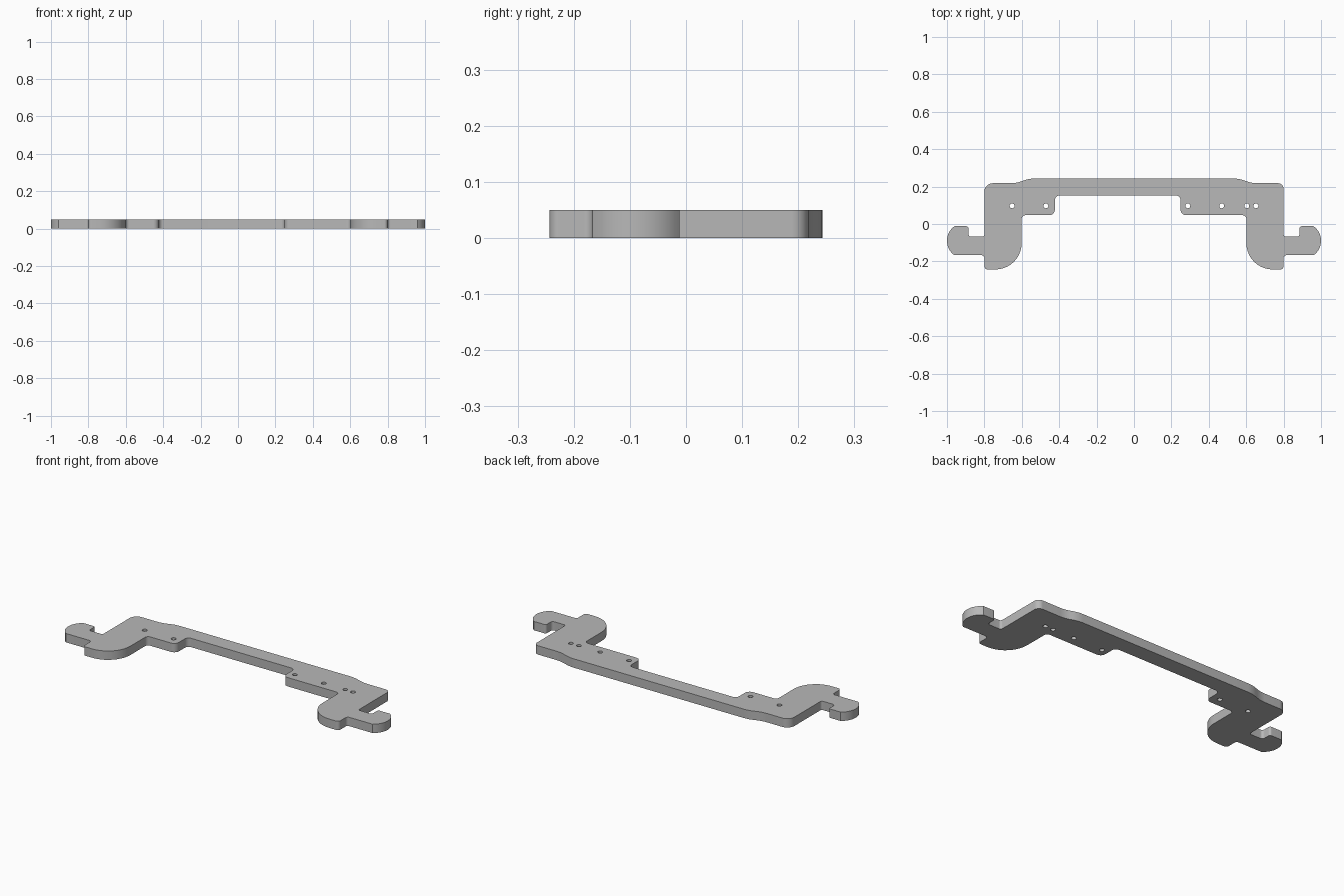
import bpy, bmesh, math
from mathutils import Vector

THICK = 0.05

cube = bpy.data.objects.get("Cube")
if cube:
    bpy.data.objects.remove(cube, do_unlink=True)


def bow(x, low, high, depth, steps=14):
    """Arc bulging towards +x from (x, high) down to (x, low)."""
    half = (high - low) / 2
    r = (half * half + depth * depth) / (2 * depth)
    a = math.asin(half / r)
    mid = (high + low) / 2
    angles = [a - 2 * a * i / steps for i in range(steps + 1)]
    return [(x + depth - r + r * math.cos(t), mid + r * math.sin(t), 0) for t in angles]


def half_outline(step_x, shoulder_r):
    """Corners (x, y, fillet radius) of one side, from top middle round to bottom middle."""
    shoulder = [(0.56, 0.243, 0.17), (0.63, 0.218, 0.17), (0.80, 0.218, shoulder_r)]
    notch = [(0.80, -0.068, 0.012), (0.885, -0.068, 0.015), (0.885, -0.012, 0.012)]
    hook = bow(0.96, -0.167, -0.012, 0.04)
    foot = [(0.80, -0.167, 0.015), (0.80, -0.243, 0.018), (0.601, -0.243, 0.14)]
    step = [(0.601, 0.047, 0.02), (step_x, 0.047, 0.03), (step_x, 0.153, 0.025)]
    return shoulder + notch + hook + foot + step


def fillet(corners, steps=10):
    """Replace each corner that has a radius with a tangent arc."""
    out = []
    for i, (x, y, r) in enumerate(corners):
        p = Vector((x, y))
        if r == 0:
            out.append(p)
            continue
        a = (Vector(corners[i - 1][:2]) - p).normalized()
        b = (Vector(corners[(i + 1) % len(corners)][:2]) - p).normalized()
        half = a.angle(b) / 2
        centre = p + (a + b).normalized() * (r / math.sin(half))
        start = p + a * (r / math.tan(half)) - centre
        end = p + b * (r / math.tan(half)) - centre
        sweep = start.angle(end)
        for k in range(steps + 1):
            t = k / steps
            v = start * math.sin((1 - t) * sweep) + end * math.sin(t * sweep)
            out.append(centre + v / math.sin(sweep))
    return out


def circle(x, y, r, steps=20):
    return [Vector((x + r * math.cos(math.tau * i / steps),
                    y + r * math.sin(math.tau * i / steps))) for i in range(steps)]


# Outline: right side plus mirrored left side, then the screw holes
right = half_outline(0.249, 0.03)
left = [(-x, y, r) for x, y, r in reversed(half_outline(0.423, 0.045))]
loops = [fillet(right + left)]
loops += [circle(x, 0.097, 0.013) for x in (-0.652, -0.471, 0.288, 0.469, 0.603, 0.652)]

# Filled and extruded flat profile
profile = bpy.data.curves.new("bracket_profile", "CURVE")
profile.dimensions = "2D"
profile.fill_mode = "BOTH"
profile.extrude = THICK / 2
for loop in loops:
    spline = profile.splines.new("POLY")
    spline.points.add(len(loop) - 1)
    for point, co in zip(spline.points, loop):
        point.co = (co.x, co.y, 0, 1)
    spline.use_cyclic_u = True

source = bpy.data.objects.new("profile_source", profile)
bpy.context.collection.objects.link(source)
bpy.context.view_layer.update()
depsgraph = bpy.context.evaluated_depsgraph_get()
mesh = bpy.data.meshes.new_from_object(source.evaluated_get(depsgraph))
bpy.data.objects.remove(source, do_unlink=True)

# Weld caps to walls and stand the plate on the ground
bm = bmesh.new()
bm.from_mesh(mesh)
bmesh.ops.remove_doubles(bm, verts=bm.verts, dist=0.0002)
bmesh.ops.recalc_face_normals(bm, faces=bm.faces)
bmesh.ops.translate(bm, verts=bm.verts, vec=(0, 0, THICK / 2))
bm.to_mesh(mesh)
bm.free()

bracket = bpy.data.objects.new("mounting_bracket", mesh)
bpy.context.collection.objects.link(bracket)

# Plain grey material
grey = bpy.data.materials.new("plain_grey")
grey.use_nodes = True
colour = (0.48, 0.48, 0.48, 1)
grey.diffuse_color = colour
grey.node_tree.nodes["Principled BSDF"].inputs["Base Color"].default_value = colour
mesh.materials.clear()
mesh.materials.append(grey)

bpy.ops.object.select_all(action="DESELECT")
bracket.select_set(True)
bpy.context.view_layer.objects.active = bracket
bpy.ops.object.shade_smooth_by_angle(angle=math.radians(30))
